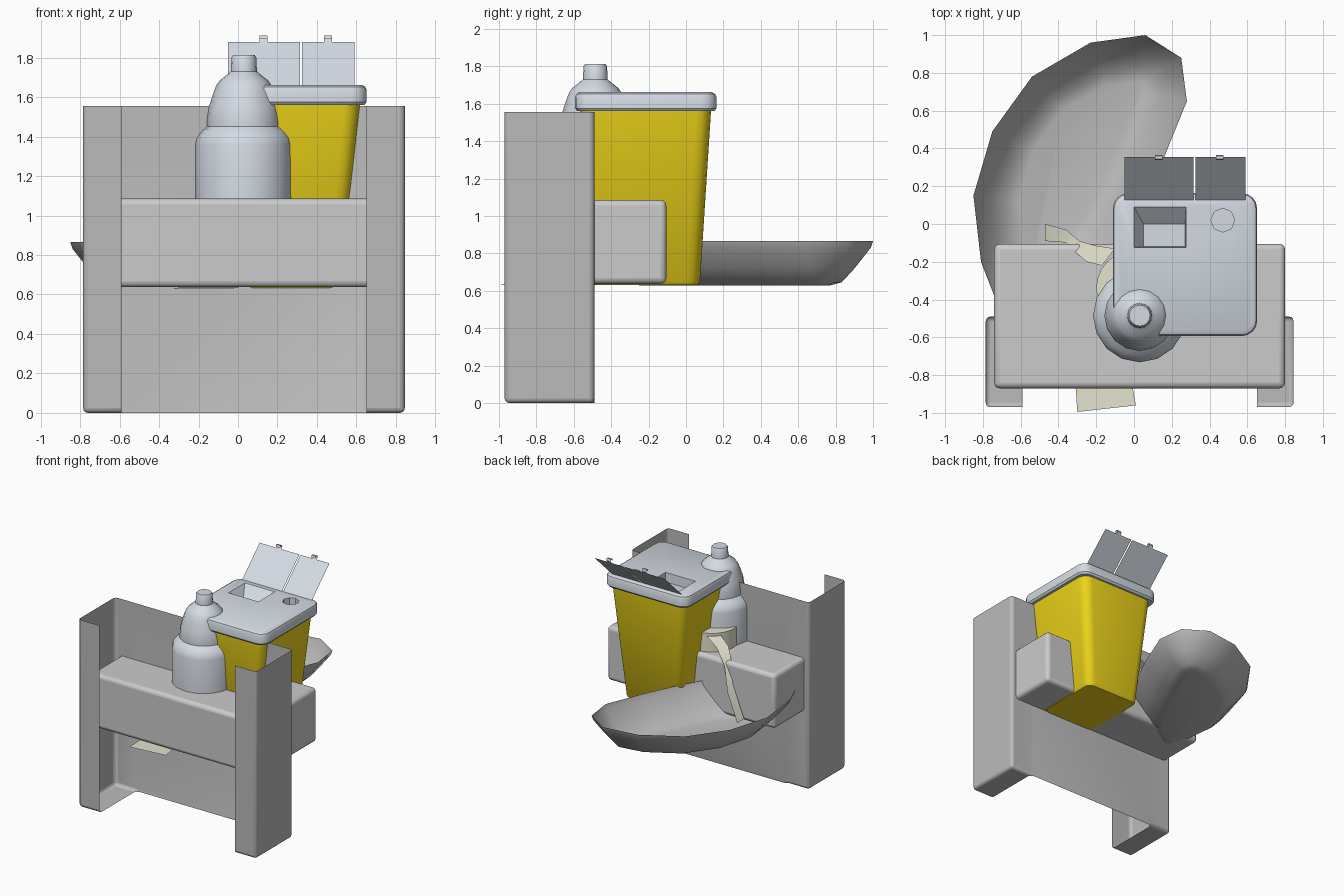
import bpy, bmesh, math
from mathutils import Vector

if "Cube" in bpy.data.objects:
    bpy.data.objects.remove(bpy.data.objects["Cube"])


def material(name, rgb):
    m = bpy.data.materials.new(name)
    m.diffuse_color = (*rgb, 1)
    m.use_nodes = True
    m.node_tree.nodes["Principled BSDF"].inputs["Base Color"].default_value = m.diffuse_color
    return m


YELLOW = material("yellow", (0.85, 0.66, 0.01))
PALE = material("pale_blue_grey", (0.66, 0.71, 0.77))
CREAM = material("cream", (0.78, 0.77, 0.62))
BLUE = material("blue", (0.1, 0.45, 0.75))
WHITE = material("off_white", (0.82, 0.81, 0.79))
GREY = material("grey", (0.5, 0.5, 0.5))


def make(name, verts, faces, mat, angle=35, recalc=True):
    me = bpy.data.meshes.new(name)
    me.from_pydata([tuple(v) for v in verts], [], faces)
    ob = bpy.data.objects.new(name, me)
    bpy.context.collection.objects.link(ob)
    if recalc:
        bm = bmesh.new()
        bm.from_mesh(me)
        bmesh.ops.recalc_face_normals(bm, faces=bm.faces)
        bm.to_mesh(me)
        bm.free()
    me.materials.append(mat)
    bpy.ops.object.select_all(action='DESELECT')
    ob.select_set(True)
    bpy.context.view_layer.objects.active = ob
    if angle:
        bpy.ops.object.shade_smooth_by_angle(angle=math.radians(angle))
    return ob


def loft(name, rings, mat, angle=35, cap_start=True, cap_end=True):
    n = len(rings[0])
    verts = [v for r in rings for v in r]
    faces = [(k * n + i, k * n + (i + 1) % n, (k + 1) * n + (i + 1) % n, (k + 1) * n + i)
             for k in range(len(rings) - 1) for i in range(n)]
    if cap_start:
        faces.append(tuple(range(n))[::-1])
    if cap_end:
        faces.append(tuple(range((len(rings) - 1) * n, len(rings) * n)))
    return make(name, verts, faces, mat, angle)


def rounded_rect(cx, cy, hx, hy, r, z, seg=4):
    pts = []
    for q, (sx, sy) in enumerate([(1, 1), (-1, 1), (-1, -1), (1, -1)]):
        for i in range(seg + 1):
            a = math.radians(90 * (q + i / seg))
            pts.append((cx + sx * (hx - r) + r * math.cos(a),
                        cy + sy * (hy - r) + r * math.sin(a), z))
    return pts


def circle(cx, cy, r, z, n):
    return [(cx + r * math.cos(2 * math.pi * i / n), cy + r * math.sin(2 * math.pi * i / n), z)
            for i in range(n)]


def rect(x0, x1, y0, y1, z):
    return [(x0, y0, z), (x1, y0, z), (x1, y1, z), (x0, y1, z)]


def ribbon(name, a, b, mat, angle=35):
    n = len(a)
    return make(name, a + b, [(i, i + 1, n + i + 1, n + i) for i in range(n - 1)], mat, angle)


def bevel(ob, width, seg=3):
    m = ob.modifiers.new("bevel", 'BEVEL')
    m.width, m.segments, m.limit_method = width, seg, 'ANGLE'
    bpy.ops.object.modifier_apply(modifier=m.name)
    bpy.ops.object.shade_smooth_by_angle(angle=math.radians(40))


# Wall bracket: thin open channel with returned lips and small foot floors
plan = [(-.59, -.97), (-.785, -.97), (-.785, -.49), (-.59, -.49),
        (.65, -.49), (.845, -.49), (.845, -.97), (.65, -.97)]
verts = [(x, y, z) for z in (0, 1.555) for x, y in plan]
faces = [(i, i + 1, i + 9, i + 8) for i in range(7)] + [(0, 1, 2, 3), (4, 5, 6, 7)]
bevel(make("wall_bracket", verts, faces, GREY), 0.025)

# Shelf box
bevel(loft("shelf_box", [rect(-.74, .80, -.87, -.105, z) for z in (.637, 1.085)], WHITE), 0.03)

# Waste bin body
CX, CY = .27, -.215
loft("bin_body", [rounded_rect(CX, CY, hx, hy, r, z) for hx, hy, r, z in
                  [(.24, .275, .05, .632), (.255, .29, .07, .65), (.35, .35, .08, 1.58)]], YELLOW)

# Bin lid with tapered drop slot and round opening
lid = loft("bin_lid", [rounded_rect(CX, CY, .382 - d, .378 - d, .08 - d, z) for d, z in
                       [(.012, 1.56), (0, 1.575), (0, 1.635), (.007, 1.652), (.025, 1.662)]], PALE)
slot = loft("slot_cutter", [rect(.05, .27, -.12, .0, 1.585), rect(0, .275, -.125, .09, 1.663),
                            rect(0, .275, -.125, .09, 1.70)], PALE, 0)
port = loft("port_cutter", [circle(.47, .02, .063, z, 8) for z in (1.585, 1.70)], PALE, 0)
bpy.context.view_layer.objects.active = lid
for cutter in (slot, port):
    m = lid.modifiers.new("cut", 'BOOLEAN')
    m.operation, m.object, m.solver = 'DIFFERENCE', cutter, 'EXACT'
    bpy.ops.object.modifier_apply(modifier=m.name)
    bpy.data.objects.remove(cutter)

# Raised flaps with hooked tabs
for side, x0, x1, tab in (("left", -.05, .315, .13), ("right", .325, .59, .455)):
    ribbon(side + "_flap", [(x0, .125, 1.66), (x0, .355, 1.88)],
           [(x1, .125, 1.66), (x1, .355, 1.88)], PALE)
    hook = [(.355, 1.88), (.366, 1.895), (.36, 1.912), (.345, 1.912), (.338, 1.895)]
    ribbon(side + "_flap_tab", [(tab - .02, y, z) for y, z in hook],
           [(tab + .02, y, z) for y, z in hook], PALE)

# Bottle, turned profile
BX, BY = .03, -.485
loft("bottle", [circle(BX, BY, r, z, 16) for r, z in
                [(.247, 1.08), (.247, 1.36), (.238, 1.395), (.215, 1.425), (.187, 1.45),
                 (.187, 1.49), (.178, 1.55), (.155, 1.62), (.14, 1.66), (.122, 1.685),
                 (.09, 1.71), (.066, 1.73), (.063, 1.80), (.055, 1.812)]], PALE)
# Blue button on the bottle shoulder
loft("bottle_button", [circle(-.12, -.35, r, z, 10) for r, z in
                       [(.015, 1.37), (.03, 1.38), (.03, 1.40), (.015, 1.41)]], BLUE)

# Paper roll and its hanging end
loft("paper_roll", [circle(0, -.34, .2, z, 24) for z in (1.08, 1.24)], CREAM)
ribbon("paper_tail",
       [(-.10, -.13, 1.23), (-.2, -.115, 1.17), (-.29, -.09, 1.05), (-.36, -.03, .87), (-.47, 0, .66)],
       [(-.17, -.22, 1.22), (-.25, -.2, 1.16), (-.31, -.15, 1.09), (-.36, -.098, .92), (-.47, -.09, .66)],
       CREAM)

# Loose sheet below the shelf
ribbon("loose_sheet", [(-.30, -.995, .635), (-.31, -.85, .632), (-.36, -.5, .63)],
       [(.01, -.96, .635), (-.01, -.85, .632), (-.05, -.5, .63)], CREAM)

# Kidney-shaped dish: closed outline, stepped inward and down
outline = [(.06, 1.0), (-.23, .96), (-.54, .78), (-.75, .49), (-.85, .15), (-.81, -.2), (-.74, -.38),
           (-.62, -.47), (-.45, -.45), (-.25, -.32), (-.08, -.12), (.04, .1), (.15, .33),
           (.28, .65), (.25, .88)]
pts = [Vector(p) for p in outline]
n = len(pts)
rings = []
for off, z in [(0, .865), (.012, .83), (.10, .72), (.17, .645), (.24, .627)]:
    ring = []
    for i, p in enumerate(pts):
        t = (pts[(i + 1) % n] - pts[i - 1]).normalized()
        q = p + Vector((-t.y, t.x)) * off
        ring.append((q.x, q.y, z))
    rings.append(ring)
dish = loft("kidney_dish", rings, GREY, 50, cap_start=False)
